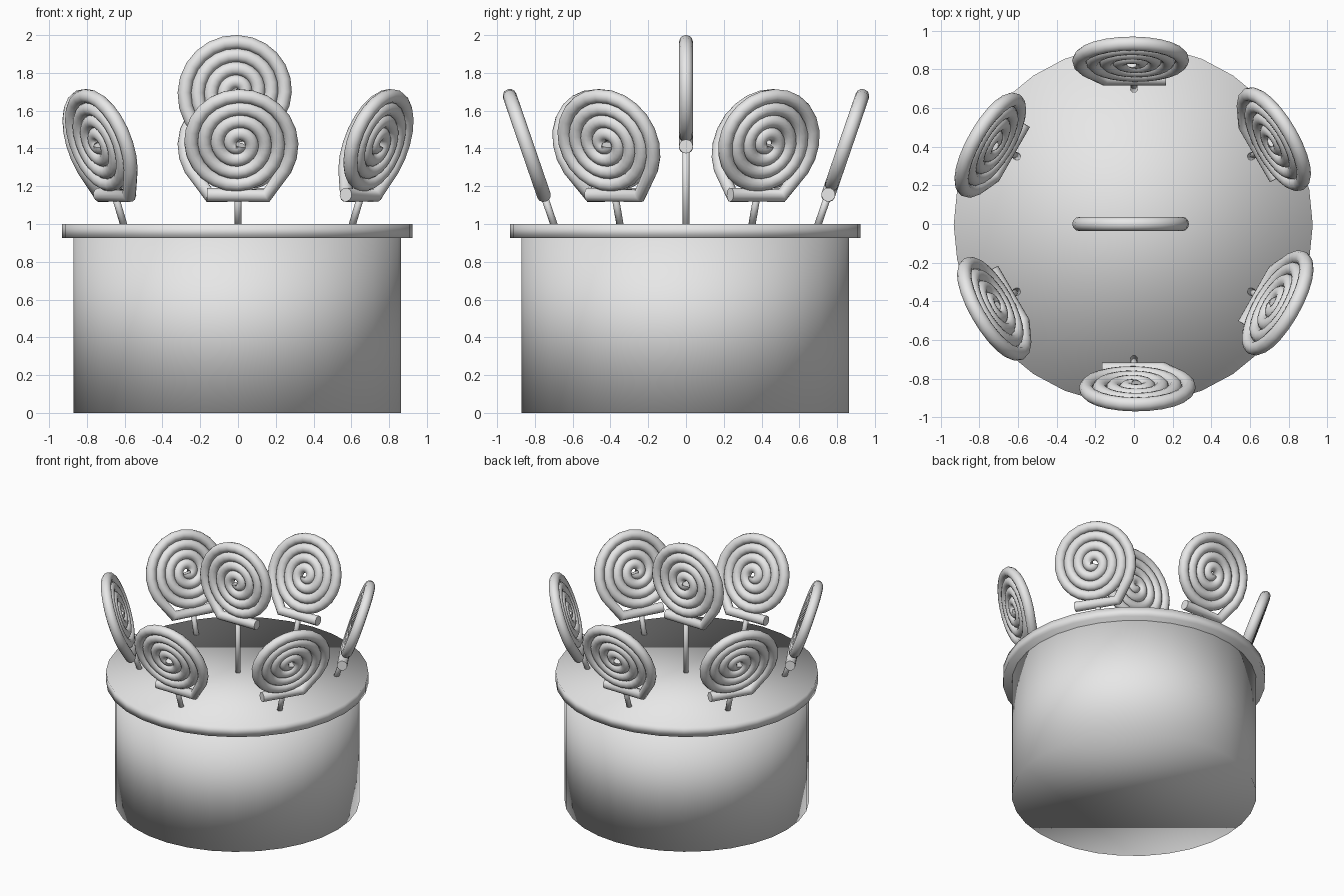
import bpy, bmesh
from math import sin, cos, pi, radians
from mathutils import Matrix, Vector

cube = bpy.data.objects.get("Cube")
if cube:
    bpy.data.objects.remove(cube)

grey = bpy.data.materials.new("light grey")
grey.use_nodes = True
grey.diffuse_color = (0.8, 0.8, 0.8, 1)
grey.node_tree.nodes["Principled BSDF"].inputs["Base Color"].default_value = grey.diffuse_color

TILT = radians(19)
TUBE = 0.037
PITCH = 0.07


def add_mesh(name, mesh):
    obj = bpy.data.objects.new(name, mesh)
    bpy.context.collection.objects.link(obj)
    mesh.materials.clear()
    mesh.materials.append(grey)
    mesh.shade_smooth()
    return obj


def cylinder(name, radius, bottom, top, sides=32):
    mesh = bpy.data.meshes.new(name)
    bm = bmesh.new()
    bmesh.ops.create_cone(bm, cap_ends=True, segments=sides, radius1=radius, radius2=radius,
                          depth=top - bottom,
                          matrix=Matrix.Translation((0, 0, (bottom + top) / 2)))
    bm.to_mesh(mesh)
    bm.free()
    return add_mesh(name, mesh)


def spiral_mesh():
    # Coiled candy rope in the xz plane, finishing in a short straight tail
    points = []
    steps = 24
    last = int(4.15 * steps)
    for i in range(4, last + 1):
        turn = i / steps
        angle = -2 * pi * (turn - 0.04)
        r = PITCH * turn
        points.append(Vector((r * cos(angle), 0, r * sin(angle))))
    points += [Vector((0.15, 0, -0.293)), Vector((-0.165, 0, -0.287))]

    curve = bpy.data.curves.new("candy_rope", "CURVE")
    curve.dimensions = "3D"
    curve.bevel_depth = TUBE
    curve.bevel_resolution = 4
    curve.use_fill_caps = True
    spline = curve.splines.new("POLY")
    spline.points.add(len(points) - 1)
    for p, co in zip(spline.points, points):
        p.co = (*co, 1)
    temp = bpy.data.objects.new("candy_rope", curve)
    bpy.context.collection.objects.link(temp)
    bpy.context.view_layer.update()
    graph = bpy.context.evaluated_depsgraph_get()
    mesh = bpy.data.meshes.new_from_object(temp.evaluated_get(graph))
    bpy.data.objects.remove(temp)
    return mesh


# Drum and its overhanging lid
for obj in (cylinder("drum_body", 0.866, 0, 0.95), cylinder("drum_lid", 0.929, 0.925, 1.0)):
    obj.location.x = obj.location.y = -0.004

candy = spiral_mesh()


def lollipop(name, spin, tilt, distance, height):
    place = (Matrix.Rotation(spin, 4, "Z") @ Matrix.Translation((0, -distance, height))
             @ Matrix.Rotation(tilt, 4, "X"))
    add_mesh(name + "_candy", candy).matrix_world = place
    stick = cylinder(name + "_stick", 0.019, -(height - 0.98) / cos(tilt), -0.25, 12)
    stick.matrix_world = place


# Ring of leaning lollipops around an upright taller one
for i in range(6):
    lollipop("ring_lollipop_%d" % (i + 1), i * pi / 3, TILT, 0.847, 1.427)
lollipop("centre_lollipop", pi, 0, 0, 1.698)
